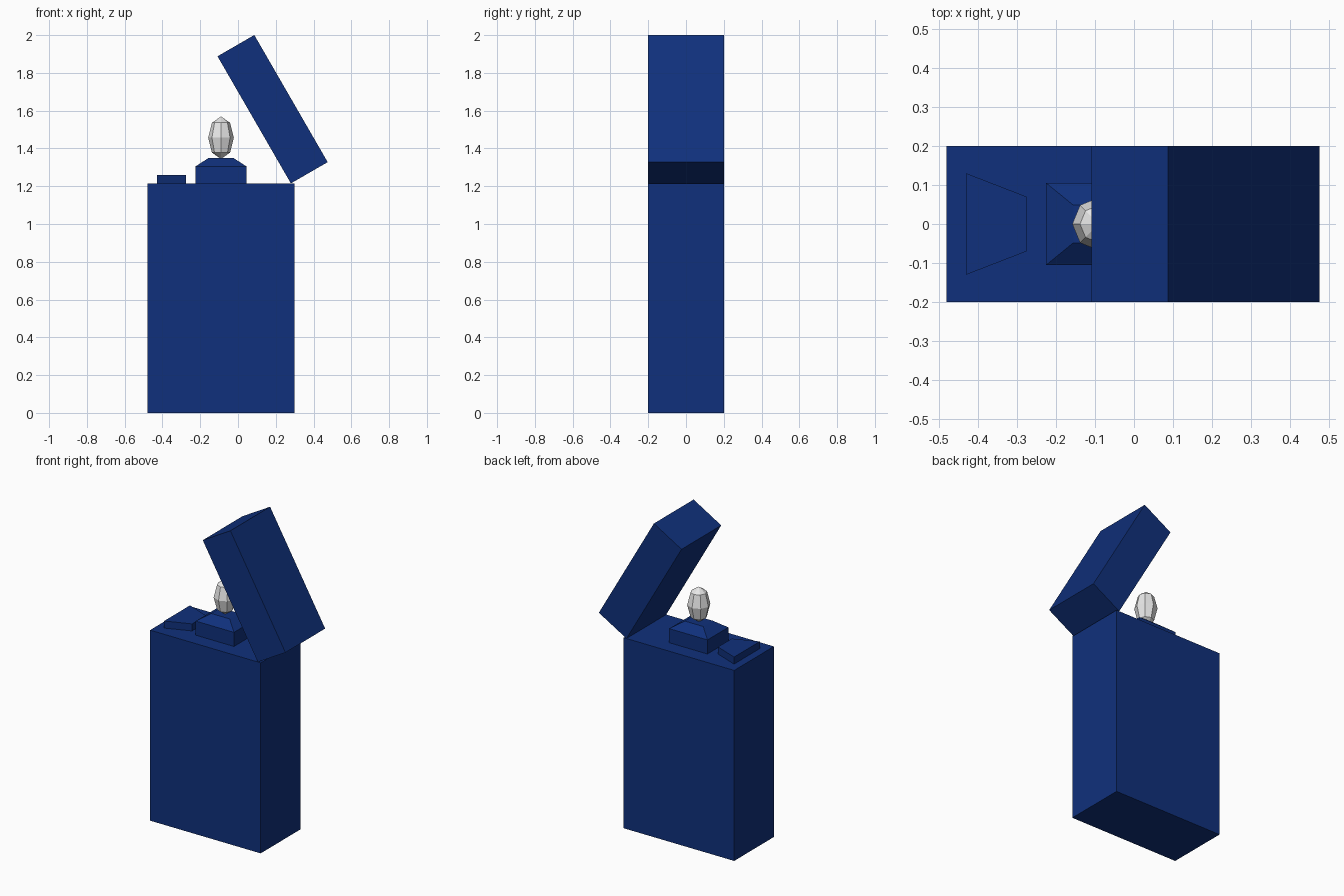
import bpy
import bmesh
from math import pi, cos, sin

cube = bpy.data.objects.get("Cube")
if cube:
    bpy.data.objects.remove(cube, do_unlink=True)


def make_material(name, color):
    mat = bpy.data.materials.new(name)
    mat.use_nodes = True
    mat.diffuse_color = color
    bsdf = next(n for n in mat.node_tree.nodes if n.type == 'BSDF_PRINCIPLED')
    bsdf.inputs["Base Color"].default_value = color
    return mat


navy = make_material("navy_blue", (0.005, 0.03, 0.2, 1))
grey = make_material("light_grey", (0.8, 0.8, 0.8, 1))


def loft(name, rings, mat):
    """Join a stack of equal-length point loops into a capped solid."""
    bm = bmesh.new()
    loops = [[bm.verts.new(p) for p in ring] for ring in rings]
    n = len(loops[0])
    for low, high in zip(loops, loops[1:]):
        for i in range(n):
            j = (i + 1) % n
            bm.faces.new((low[i], low[j], high[j], high[i]))
    bm.faces.new(loops[0])
    bm.faces.new(loops[-1])
    bmesh.ops.recalc_face_normals(bm, faces=bm.faces)
    mesh = bpy.data.meshes.new(name)
    bm.to_mesh(mesh)
    bm.free()
    mesh.materials.append(mat)
    obj = bpy.data.objects.new(name, mesh)
    bpy.context.collection.objects.link(obj)
    return obj


def trapezoid(x0, x1, y0, y1, z):
    """Loop with half-depth y0 at x0 and y1 at x1."""
    return [(x0, -y0, z), (x1, -y1, z), (x1, y1, z), (x0, y0, z)]


# Case
loft("case", [trapezoid(-0.48, 0.3, 0.2, 0.2, z) for z in (0, 1.215)], navy)

# Open lid, tilted 30 degrees about its hinge corner
tilt = pi / 6
hinge_x, hinge_z, width, length = 0.28, 1.215, 0.225, 0.777
corners = [(hinge_x + u * cos(tilt) - v * sin(tilt),
            hinge_z + u * sin(tilt) + v * cos(tilt))
           for u, v in ((0, 0), (width, 0), (width, length), (0, length))]
loft("lid", [[(x, y, z) for x, z in corners] for y in (-0.2, 0.2)], navy)

# Thumb button
loft("button", [trapezoid(-0.43, -0.275, 0.13, 0.07, z) for z in (1.2, 1.26)], navy)

# Burner block with sloped shoulders
center = -0.09
loft("burner", [trapezoid(center - hx, center + hx, hy, hy, z)
                for hx, hy, z in ((0.135, 0.105, 1.2),
                                  (0.135, 0.105, 1.305),
                                  (0.065, 0.048, 1.35))], navy)

# Faceted flame
bpy.ops.mesh.primitive_uv_sphere_add(segments=8, ring_count=4, radius=1,
                                     location=(center, 0, 1.457))
flame = bpy.context.object
flame.name = "flame"
flame.scale = (0.068, 0.068, 0.112)
flame.data.materials.append(grey)
